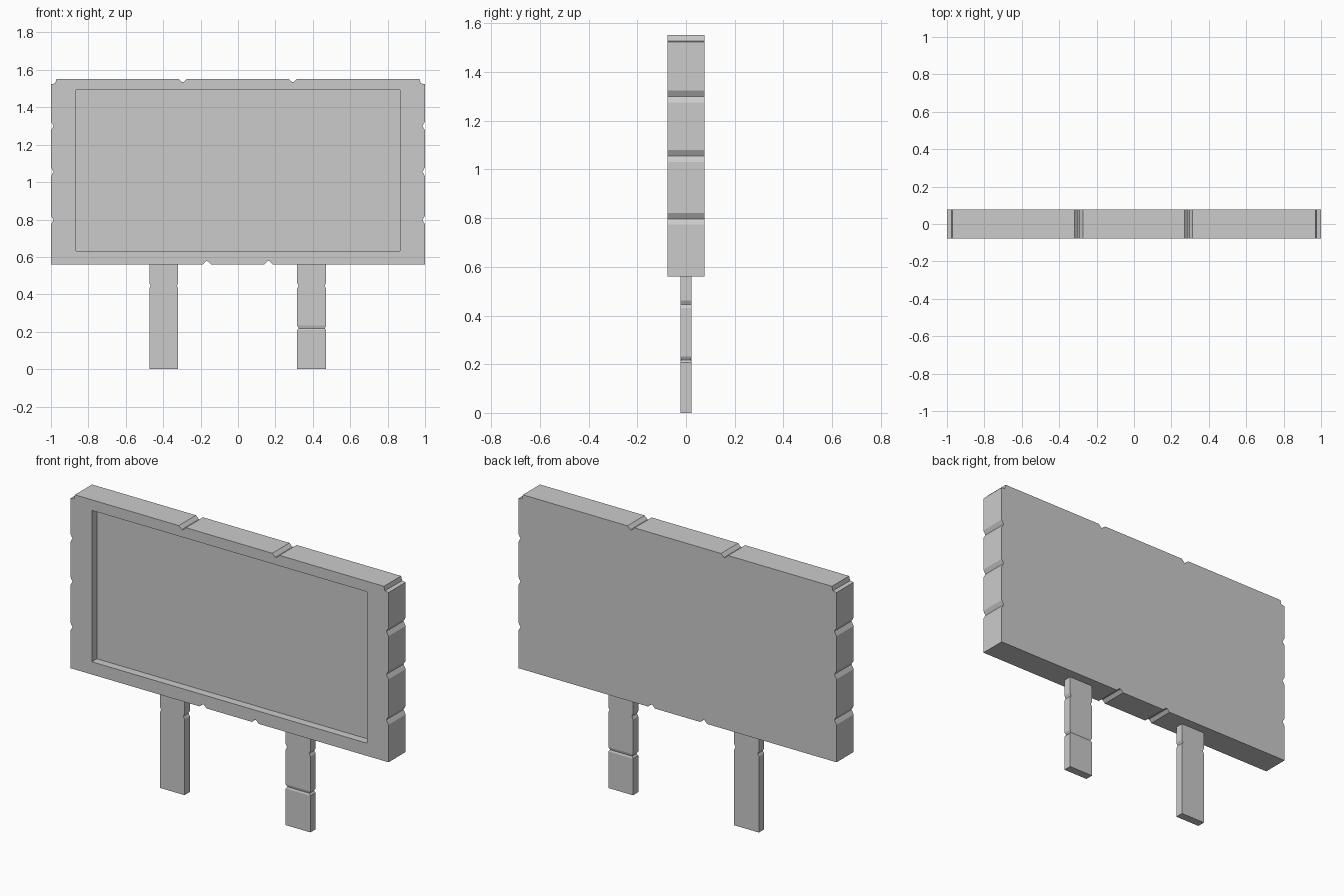
import bpy, bmesh

if "Cube" in bpy.data.objects:
    bpy.data.objects.remove(bpy.data.objects["Cube"])


def make_object(name, bm):
    bmesh.ops.recalc_face_normals(bm, faces=bm.faces)
    mesh = bpy.data.meshes.new(name)
    bm.to_mesh(mesh)
    bm.free()
    obj = bpy.data.objects.new(name, mesh)
    bpy.context.collection.objects.link(obj)
    return obj


def extrude_profile(name, points, y0, y1):
    """Prism from an (x, z) outline, running from y0 to y1."""
    bm = bmesh.new()
    face = bm.faces.new([bm.verts.new((x, y0, z)) for x, z in points])
    geom = bmesh.ops.extrude_face_region(bm, geom=[face])["geom"]
    verts = [g for g in geom if isinstance(g, bmesh.types.BMVert)]
    bmesh.ops.translate(bm, verts=verts, vec=(0, y1 - y0, 0))
    return make_object(name, bm)


def loft_leg(name, x, rings):
    """Rectangular post; each ring is (z, side inset, front/back inset)."""
    bm = bmesh.new()
    loops = []
    for z, dx, dy in rings:
        hx, hy = 0.0775 - dx, 0.0235 - dy
        loops.append([bm.verts.new((x + sx * hx, sy * hy, z))
                      for sx, sy in ((-1, -1), (1, -1), (1, 1), (-1, 1))])
    for a, b in zip(loops, loops[1:]):
        for i in range(4):
            j = (i + 1) % 4
            bm.faces.new((a[i], a[j], b[j], b[i]))
    bm.faces.new(loops[0])
    bm.faces.new(loops[-1])
    return make_object(name, bm)


# Board outline with chipped edges and stepped top corners
BOTTOM, TOP, HALF_Y = 0.56, 1.552, 0.077


def side_edge(sign):
    pts = [(sign, BOTTOM)]
    for z in (0.797, 1.055, 1.30):
        pts += [(sign, z - 0.024), (sign * 0.986, z), (sign, z + 0.024)]
    return pts + [(sign, 1.524), (sign * 0.977, 1.527), (sign * 0.971, TOP)]


def notches(centres, z, dz):
    pts = []
    for c in centres:
        pts += [(c - 0.022, z), (c - 0.004, z + dz), (c + 0.004, z + dz), (c + 0.022, z)]
    return pts


outline = (side_edge(1)
           + notches((-0.296, 0.292), TOP, -0.018)[::-1]
           + side_edge(-1)[::-1]
           + notches((-0.166, 0.163), BOTTOM, 0.017))
board = extrude_profile("sign_board", outline, -HALF_Y, HALF_Y)

# Recessed display panel cut into the front
cutter = extrude_profile("panel_cutter", [(-0.865, 0.632), (0.865, 0.632),
                                          (0.865, 1.492), (-0.865, 1.492)],
                         -0.2, -0.032)
cutter.hide_render = True
mod = board.modifiers.new("recess", "BOOLEAN")
mod.operation, mod.solver, mod.object = "DIFFERENCE", "EXACT", cutter
bpy.context.view_layer.objects.active = board
bpy.ops.object.modifier_apply(modifier=mod.name)
bpy.data.objects.remove(cutter)

# Legs with worn notches
upper_notch = [(0.43, 0, 0), (0.446, 0.008, 0), (0.461, 0, 0)]
lower_groove = [(0.208, 0, 0), (0.218, 0.008, 0.004), (0.232, 0, 0)]
foot, head = [(0, 0, 0)], [(0.562, 0, 0)]
loft_leg("left_leg", -0.397, foot + upper_notch + head)
loft_leg("right_leg", 0.394, foot + lower_groove + upper_notch + head)
